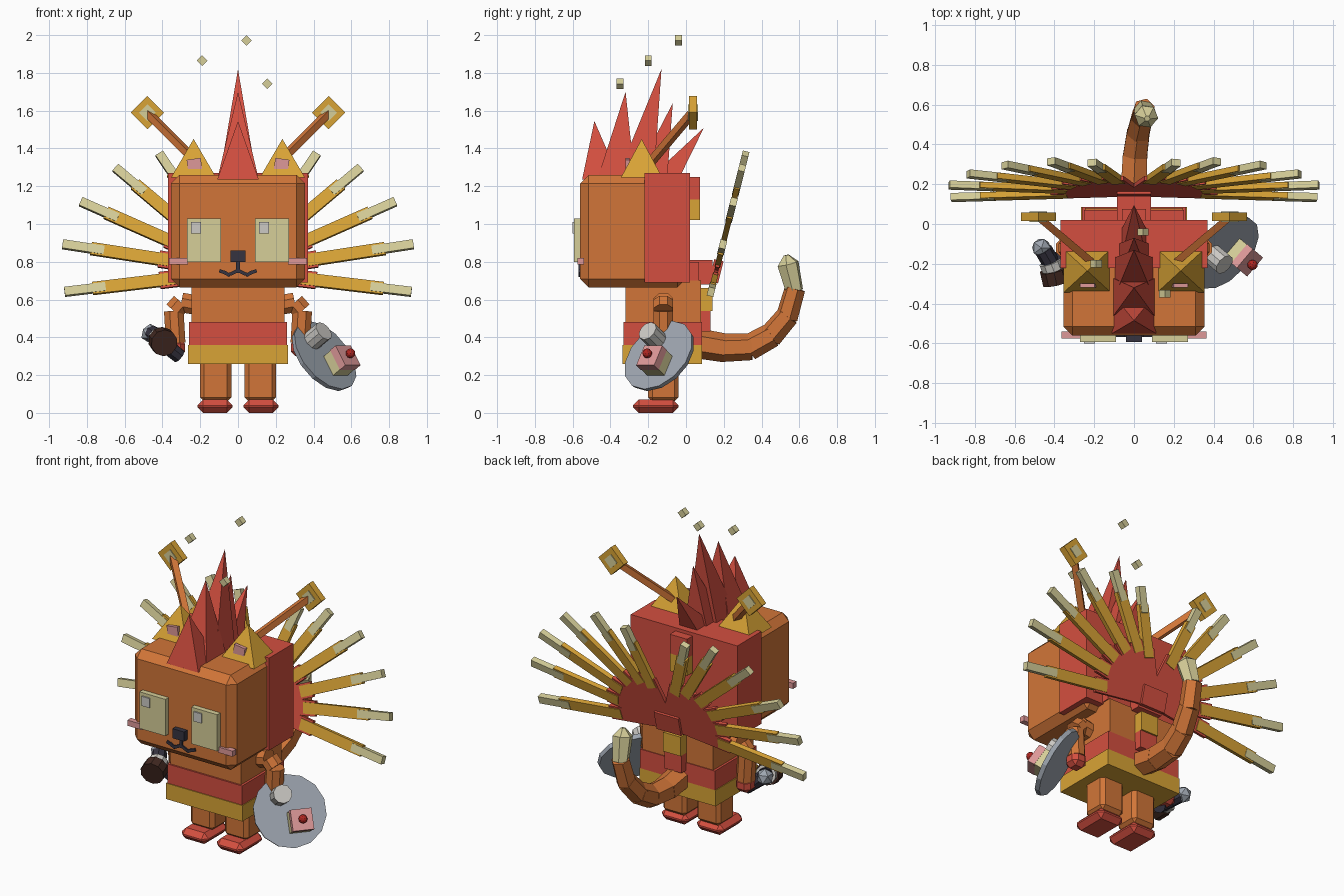
import bpy, bmesh, math
from mathutils import Matrix, Vector

if "Cube" in bpy.data.objects:
    bpy.data.objects.remove(bpy.data.objects["Cube"])

# ---------- colours ----------
def colour(name, r, g, b):
    m = bpy.data.materials.new(name)
    lin = [c / 12.92 if c < 0.04 else ((c + 0.055) / 1.055) ** 2.4 for c in (r, g, b)]
    m.diffuse_color = (*lin, 1)
    m.use_nodes = True
    m.node_tree.nodes["Principled BSDF"].inputs["Base Color"].default_value = m.diffuse_color
    return m

ORANGE = colour("orange", .82, .46, .22)
RED = colour("red", .83, .31, .25)
GOLD = colour("gold", .85, .64, .21)
CREAM = colour("cream", .84, .81, .60)
PINK = colour("pink", .87, .60, .60)
NAVY = colour("dark_navy", .21, .20, .25)
BROWN = colour("dark_brown", .26, .16, .13)
GREY = colour("steel_grey", .62, .65, .69)
PALE = colour("pale_grey", .80, .79, .77)
CHERRY = colour("cherry_red", .70, .15, .13)

# ---------- helpers ----------
def finish(name, bm, mat):
    bmesh.ops.recalc_face_normals(bm, faces=bm.faces)
    me = bpy.data.meshes.new(name)
    bm.to_mesh(me)
    bm.free()
    me.materials.append(mat)
    ob = bpy.data.objects.new(name, me)
    bpy.context.collection.objects.link(ob)
    return ob

def box(name, centre, size, mat, bevel=0, rot=None):
    bm = bmesh.new()
    bmesh.ops.create_cube(bm, size=1, matrix=Matrix.Diagonal((*size, 1)))
    if bevel:
        bmesh.ops.bevel(bm, geom=bm.edges[:], offset=bevel, segments=1, affect='EDGES')
    bm.transform(Matrix.Translation(centre) @ (rot.to_4x4() if rot else Matrix()))
    return finish(name, bm, mat)

def span(name, lo, hi, mat, bevel=0):
    lo, hi = Vector(lo), Vector(hi)
    return box(name, (lo + hi) / 2, hi - lo, mat, bevel)

def rod(name, a, b, r1, r2, mat, sides=8, turn=0):
    """Cylinder or cone from point a to point b."""
    a, b = Vector(a), Vector(b)
    bm = bmesh.new()
    bmesh.ops.create_cone(bm, cap_ends=True, segments=sides, radius1=r1, radius2=r2, depth=(b - a).length)
    q = (b - a).to_track_quat('Z', 'Y').to_matrix()
    bm.transform(Matrix.Translation((a + b) / 2) @ (q @ Matrix.Rotation(turn, 3, 'Z')).to_4x4())
    return finish(name, bm, mat)

def pyramid(name, base, half_x, half_y, tip, mat):
    bm = bmesh.new()
    base = Vector(base)
    ring = [bm.verts.new(base + Vector((sx * half_x, sy * half_y, 0)))
            for sx, sy in ((-1, -1), (1, -1), (1, 1), (-1, 1))]
    top = bm.verts.new(tip)
    bm.faces.new(ring)
    for i in range(4):
        bm.faces.new((ring[i], ring[(i + 1) % 4], top))
    return finish(name, bm, mat)

def ball(name, centre, r, mat, sub=1):
    bm = bmesh.new()
    bmesh.ops.create_icosphere(bm, subdivisions=sub, radius=r, matrix=Matrix.Translation(centre))
    return finish(name, bm, mat)

def rot_y(deg):
    return Matrix.Rotation(math.radians(deg), 3, 'Y')

# ---------- head ----------
span("head", (-.355, -.56, .665), (.355, 0, 1.26), ORANGE, .045)
span("head_back", (-.37, -.22, .69), (.37, .02, 1.27), RED)
span("nose", (-.04, -.592, .80), (.04, -.55, .86), NAVY)
span("mouth_line", (-.01, -.568, .74), (.01, -.55, .81), NAVY)
for s in (-1, 1):
    span("eye", (s * .18 - .09, -.592, .80), (s * .18 + .09, -.55, 1.03), CREAM)
    span("eye_glint", (s * .18 - .07, -.60, .95), (s * .18 - .015, -.58, 1.01), PALE)
    span("cheek", (s * .315 - .05, -.575, .785), (s * .315 + .05, -.54, .82), PINK)
    for x, z, a in ((.025, .742, 25), (.06, .737, -30), (.08, .746, -20)):
        box("mouth_curve", (s * x, -.56, z), (.04, .016, .018), NAVY, 0, rot_y(s * a))
    # ears and feelers
    pyramid("ear", (s * .235, -.235, 1.245), .12, .11, (s * .235, -.235, 1.45), GOLD)
    box("ear_inner", (s * .23, -.31, 1.31), (.075, .02, .07), PINK, 0, rot_y(s * 8))
    rod("feeler", (s * .19, -.21, 1.30), (s * .48, .035, 1.59), .026, .026, ORANGE, 4, math.pi / 4)
    box("feeler_end", (s * .48, .037, 1.59), (.125, .042, .125), GOLD, 0, rot_y(45))
    box("feeler_gem", (s * .48, .037, 1.59), (.062, .052, .062), CREAM, 0, rot_y(45))

# crest of spikes: base y, half width, half depth, tip y, tip z
for y, hx, hy, ty, tz in ((-.45, .11, .10, -.485, 1.545), (-.37, .11, .10, -.32, 1.70),
                          (-.27, .10, .10, -.13, 1.82), (-.19, .08, .09, -.07, 1.64),
                          (-.12, .07, .08, .095, 1.51)):
    pyramid("crest_spike", (0, y, 1.235), hx, hy, (0, ty, tz), RED)

# floating sparks
for p in ((.045, -.04, 1.972), (-.19, -.2, 1.865), (.155, -.35, 1.742)):
    box("spark", p, (.04, .036, .04), CREAM, 0, rot_y(45))

# ---------- body ----------
span("torso", (-.245, -.32, .30), (.245, .08, .70), ORANGE)
span("skirt_top", (-.26, -.33, .36), (.26, .085, .48), RED)
span("skirt_hem", (-.265, -.335, .26), (.265, .085, .36), GOLD)
for s in (-1, 1):
    span("leg", (s * .118 - .083, -.20, .06), (s * .118 + .083, -.04, .31), ORANGE, .022)
    span("foot", (s * .122 - .093, -.28, 0), (s * .122 + .093, -.04, .07), RED, .03)
    arm = [(.22, .57), (.30, .585), (.34, .54), (.33, .37)]
    for (x0, z0), (x1, z1) in zip(arm, arm[1:]):
        rod("arm", (s * x0, -.12, z0), (s * x1, -.12, z1), .056, .056, ORANGE, 8, math.pi / 8)
    box("hand", (s * .33, -.12, .345), (.10, .10, .09), RED, .025)

# ---------- back straps, fan hub and quills ----------
span("head_strap_top", (-.06, 0, 1.13), (.06, .075, 1.25), RED)
span("head_strap_low", (-.06, 0, 1.02), (.06, .075, 1.13), GOLD)
span("back_strap_top", (-.06, .07, .54), (.06, .14, .66), GOLD)
span("back_strap_low", (-.06, .07, .43), (.06, .13, .54), RED)
span("collar", (-.25, 0, .70), (.25, .07, .80), RED)
span("fan_mount", (-.085, .02, .68), (.085, .14, .81), RED)
TILT = Matrix.Rotation(math.radians(-14), 3, 'X')
HUB = Vector((0, .16, .75))
box("fan_hub", HUB, (.17, .05, .12), RED, 0, TILT)
for ang, length in ((-7, .925), (9, .94), (24.5, .915), (41, .86), (57, .765), (71, .65)):
    for a in (ang, 180 - ang):
        R = TILT @ rot_y(-a)
        k = length / .93
        for part, r0, r1, w, t, mat in (("quill_base", 0, .42, .09, .022, RED),
                                        ("quill_shaft", .34, .78, .066, .03, GOLD),
                                        ("quill_tip", .71, .93, .047, .036, CREAM)):
            box(part, HUB + R @ Vector(((r0 + r1) / 2 * k, 0, 0)), ((r1 - r0) * k, t, w), mat, 0, R)

# ---------- tail ----------
tail = [(0, .05, .37), (0, .20, .345), (.005, .34, .35), (.02, .45, .41), (.04, .535, .51), (.05, .575, .65)]
for i, (a, b) in enumerate(zip(tail, tail[1:])):
    d = (Vector(b) - Vector(a)) * .06
    r = .08 - i * .005
    rod("tail_segment", Vector(a) - d, Vector(b) + d, r, r - .004, ORANGE, 6)
rod("tail_tip", (.05, .575, .645), (.062, .54, .79), .048, .06, CREAM, 6)
rod("tail_point", (.062, .54, .79), (.066, .53, .835), .06, .015, CREAM, 6)

# ---------- plate with cake and cup ----------
N = Vector((.64, -.54, .54)).normalized()
PLATE = Vector((.455, -.14, .30))
rod("plate", PLATE - N * .015, PLATE + N * .012, .21, .215, GREY, 14)
foot = Vector((.512, -.135, .245))
rod("cake", foot, foot + N * .065, .085, .085, CREAM, 4, math.pi / 4)
rod("icing", foot + N * .065, foot + N * .11, .088, .088, PINK, 4, math.pi / 4)
ball("cherry", foot + N * .13, .026, CHERRY, 2)
cup = Vector((.39, -.15, .38))
rod("cup", cup, cup + N * .10, .055, .055, PALE, 10)

# ---------- tool in the other hand ----------
rod("tool_handle", (-.31, -.15, .30), (-.42, -.20, .39), .04, .045, NAVY, 8)
rod("tool_face", (-.39, -.295, .37), (-.405, -.23, .385), .072, .072, BROWN, 10)
rod("tool_ring", (-.405, -.23, .385), (-.42, -.19, .395), .06, .06, PALE, 10)
rod("tool_neck", (-.42, -.19, .395), (-.455, -.13, .42), .045, .045, NAVY, 8)
ball("tool_knob", (-.465, -.12, .42), .052, GREY, 1)
